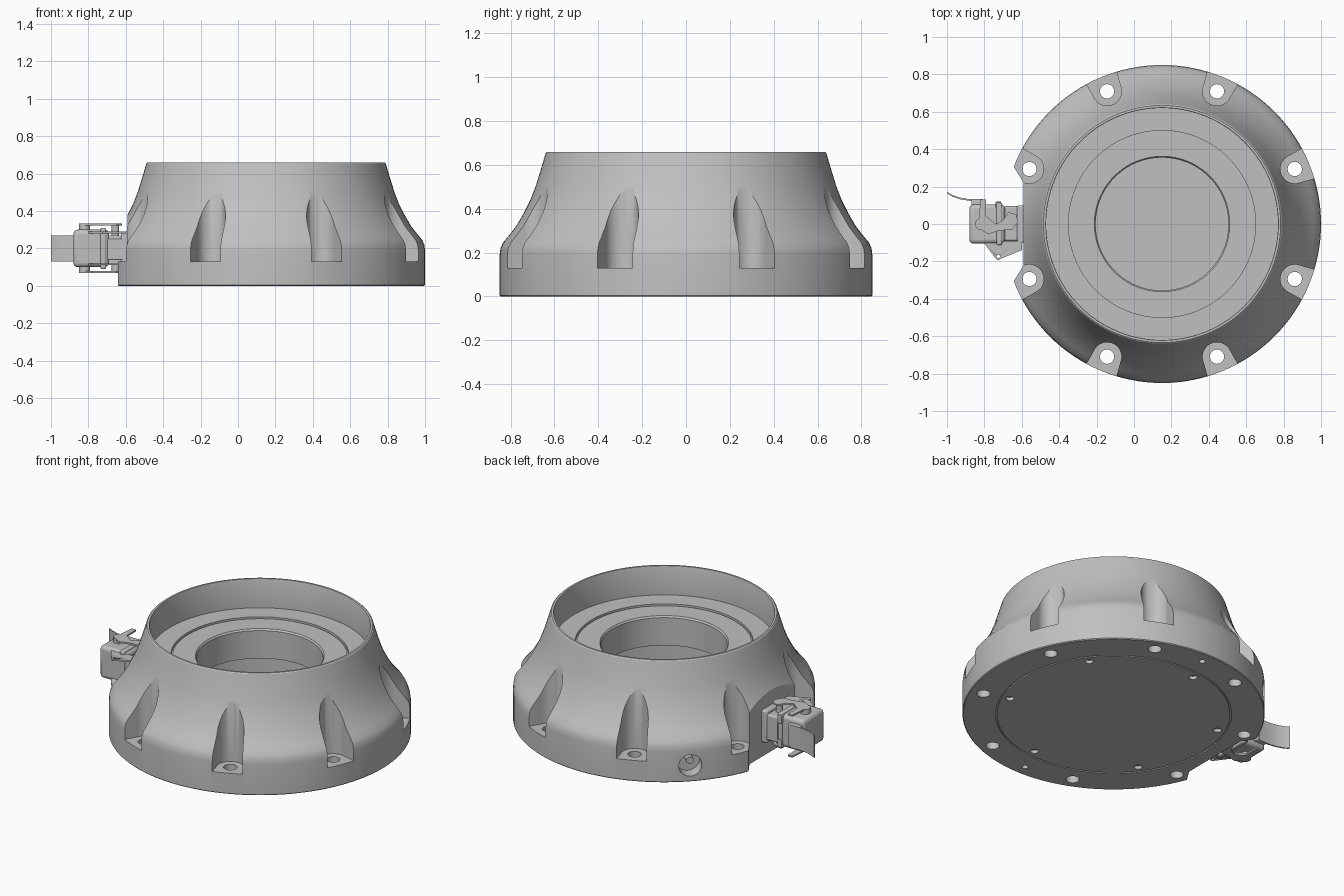
import bpy, bmesh, math
from mathutils import Matrix, Vector

old = bpy.data.objects.get("Cube")
if old:
    bpy.data.objects.remove(old, do_unlink=True)

CX = 0.15                      # axis of the round housing
TAU = math.tau

grey = bpy.data.materials.new("light grey metal")
grey.use_nodes = True
COLOR = (0.53, 0.53, 0.53, 1)
grey.diffuse_color = COLOR
grey.node_tree.nodes["Principled BSDF"].inputs["Base Color"].default_value = COLOR


def finish(name, bm, bevel=0.0):
    """Turn a bmesh into a shaded object."""
    bmesh.ops.recalc_face_normals(bm, faces=bm.faces)
    me = bpy.data.meshes.new(name)
    bm.to_mesh(me)
    bm.free()
    me.materials.append(grey)
    ob = bpy.data.objects.new(name, me)
    bpy.context.collection.objects.link(ob)
    if bevel:
        mod = ob.modifiers.new("bevel", 'BEVEL')
        mod.width, mod.segments = bevel, 3
    smooth(ob)
    return ob


def activate(ob):
    bpy.ops.object.select_all(action='DESELECT')
    ob.select_set(True)
    bpy.context.view_layer.objects.active = ob


def smooth(ob):
    activate(ob)
    bpy.ops.object.shade_smooth_by_angle(angle=math.radians(30))


def prism(bm, pts, z0, z1, matrix=Matrix()):
    """Extrude a 2D outline from z0 to z1."""
    low = [bm.verts.new(matrix @ Vector((x, y, z0))) for x, y in pts]
    top = [bm.verts.new(matrix @ Vector((x, y, z1))) for x, y in pts]
    n = len(pts)
    bm.faces.new(low[::-1])
    bm.faces.new(top)
    for i in range(n):
        j = (i + 1) % n
        bm.faces.new((low[i], low[j], top[j], top[i]))


def circle(x, y, r, n=32):
    return [(x + r * math.cos(TAU * i / n), y + r * math.sin(TAU * i / n)) for i in range(n)]


def rect(x0, x1, y0, y1):
    return [(x0, y0), (x1, y0), (x1, y1), (x0, y1)]


def polar(deg):
    """Frame on the housing axis whose x points outward at an angle."""
    return Matrix.Translation((CX, 0, 0)) @ Matrix.Rotation(math.radians(deg), 4, 'Z')


def part(name, outline, z0, z1, bevel=0.0):
    bm = bmesh.new()
    prism(bm, outline, z0, z1)
    return finish(name, bm, bevel)


def cut(target, bm):
    tool = finish("cutter", bm)
    tool.hide_render = True
    mod = target.modifiers.new("cut", 'BOOLEAN')
    mod.operation, mod.solver, mod.object = 'DIFFERENCE', 'EXACT', tool
    activate(target)
    bpy.ops.object.modifier_apply(modifier=mod.name)
    bpy.data.objects.remove(tool, do_unlink=True)


# Housing: one revolved section, with open bowl, bore and inner cavity
section = [
    (0, 0), (.655, 0), (.655, .008), (.664, .008), (.664, 0), (.845, 0), (.85, .005),
    (.85, .19), (.846, .22), (.835, .245), (.81, .275), (.775, .32), (.74, .38), (.71, .44),
    (.685, .505), (.665, .57), (.65, .62), (.64, .655), (.634, .66), (.622, .66),
    (.62, .655), (.62, .48), (.5, .48), (.5, .465), (.492, .465), (.492, .472),
    (.362, .472), (.355, .462), (.355, .29), (.62, .29), (.62, .03), (0, .03)]
bm = bmesh.new()
loop = [bm.verts.new((r, 0, z)) for r, z in section]
edges = [bm.edges.new(pair) for pair in zip(loop, loop[1:])]
bmesh.ops.spin(bm, geom=loop + edges, cent=(0, 0, 0), axis=(0, 0, 1), angle=TAU, steps=128)
bmesh.ops.remove_doubles(bm, verts=bm.verts, dist=1e-4)
bmesh.ops.translate(bm, verts=bm.verts, vec=(CX, 0, 0))
housing = finish("housing", bm)

# Eight bolt pockets, open to the rim
bolt_angles = [22.5 + 45 * k for k in range(8)]
arc = [math.radians(90 + 180 * i / 24) for i in range(25)]
pocket = [(.768 + .077 * math.cos(a), .077 * math.sin(a)) for a in arc]
pocket += [(.95, -.1), (.95, .1)]
bm = bmesh.new()
for a in bolt_angles:
    prism(bm, pocket, .13, .8, polar(a))
cut(housing, bm)

# Through holes, dowel holes and blind holes in the underside
bm = bmesh.new()
for a in bolt_angles:
    prism(bm, circle(.768, 0, .038), -.1, .2, polar(a))
for a in (90, 270):
    prism(bm, circle(.775, 0, .018), -.1, .05, polar(a))
for k in range(6):
    prism(bm, circle(.61, 0, .023), -.1, .02, polar(37 + 60 * k))
cut(housing, bm)

# Flat for the connector and round side port
bm = bmesh.new()
prism(bm, [(-.59, -.22), (-.59, .22), (-.8, .56), (-.8, -.56)], -.1, .8)
port = polar(135) @ Matrix.Translation((0, 0, .1)) @ Matrix.Rotation(math.pi / 2, 4, 'Y')
prism(bm, circle(0, 0, .066), .77, .95, port)
cut(housing, bm)
smooth(housing)

bm = bmesh.new()
prism(bm, circle(-.025, 0, .022, 20), .765, .835, port)
finish("port_pin", bm)

# Connector on the flat
part("connector_flange", rect(-.625, -.57, -.1, .1), .09, .29, .01)
part("connector_base", rect(-.70, -.6, -.09, .095), .11, .27, .01)
part("connector_hood", rect(-.88, -.69, -.105, .105), .1, .3, .022)
part("hood_collar", rect(-.735, -.705, -.112, .112), .09, .31, .008)
part("hood_ridge", rect(-.87, -.79, .09, .13), .13, .27, .008)
part("base_rib", rect(-.72, -.6, -.1, -.08), .14, .25, .005)

# Locking lever: matching plates above and below, pivots and lugs
lever = [(-.82, .13), (-.79, .13), (-.79, .04), (-.74, 0), (-.70, .02), (-.67, .065),
         (-.63, .05), (-.62, .01), (-.65, -.03), (-.72, -.035), (-.78, -.055), (-.835, -.02)]
lug = [(-.81, -.09), (-.74, -.185), (-.725, -.195), (-.71, -.185), (-.6, -.14), (-.6, -.09)]
for side, sign in (("upper", 1), ("lower", -1)):
    def span(a, b):
        return sorted((.2 + sign * a, .2 + sign * b))
    part(side + "_lever_plate", lever, *span(.122, .132))
    part(side + "_lever_pivot", circle(-.82, 0, .03), *span(.09, .132))
    part(side + "_lever_catch", circle(-.655, .02, .02), *span(.06, .132))
    part(side + "_clip", rect(-.74, -.71, .08, .12), *span(.05, .1), .004)
    bm = bmesh.new()
    prism(bm, lug, *span(.08, .09))
    cutter = bmesh.new()
    prism(cutter, circle(-.726, -.173, .009, 16), 0, .4)
    cut(finish(side + "_lug", bm), cutter)

# Curved pull tab
curve = [(-1, .172), (-.97, .155), (-.93, .141), (-.88, .133), (-.81, .135)]
tab = curve + [(x, y - .009) for x, y in reversed(curve)]
part("pull_tab", tab, .13, .27)
